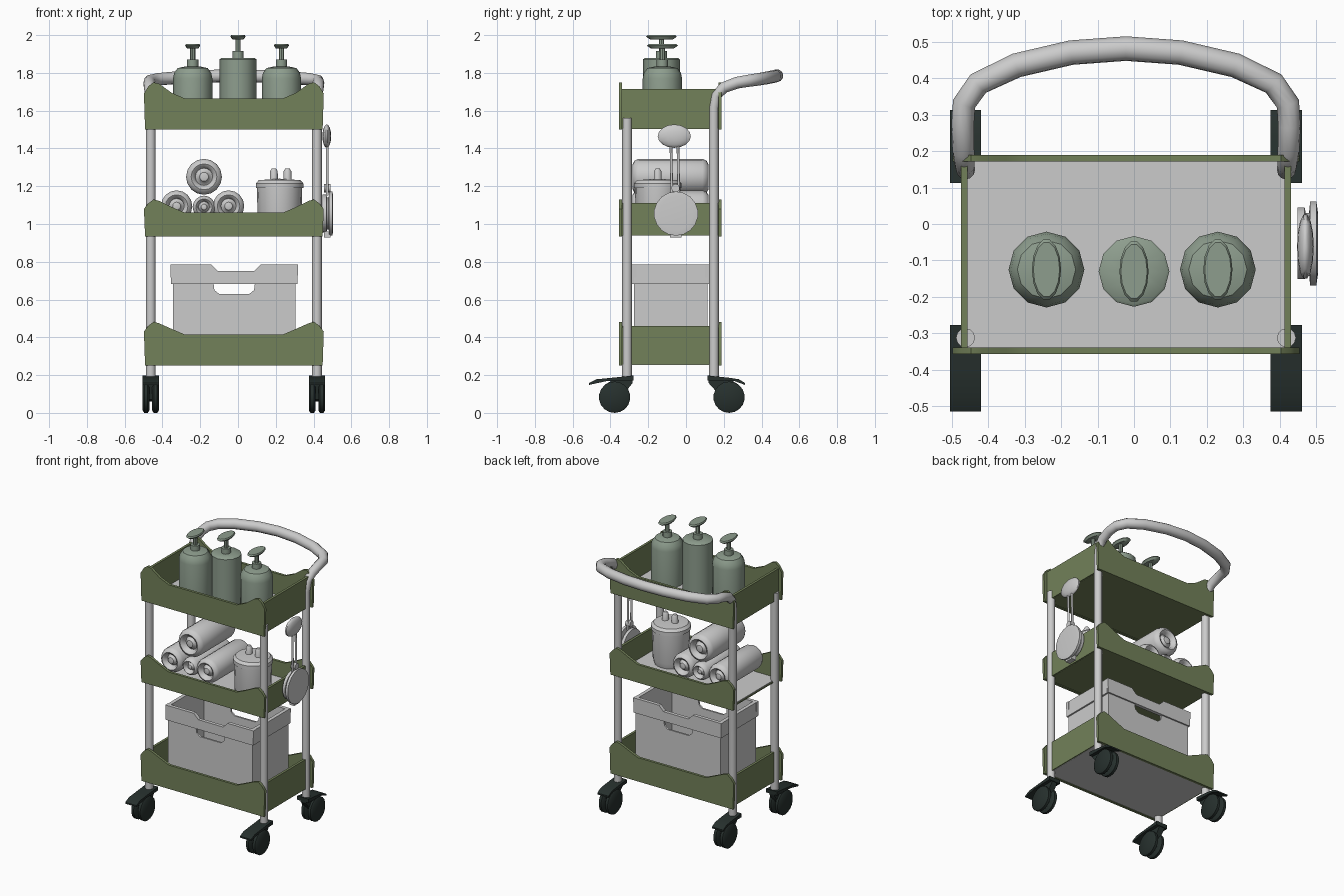
import bpy, bmesh, math
from mathutils import Vector, Matrix

if "Cube" in bpy.data.objects:
    bpy.data.objects.remove(bpy.data.objects["Cube"])


def material(name, rgb):
    m = bpy.data.materials.new(name)
    m.diffuse_color = (*rgb, 1)
    m.use_nodes = True
    m.node_tree.nodes["Principled BSDF"].inputs["Base Color"].default_value = m.diffuse_color
    return m


GREEN = material("olive_green", (0.17, 0.22, 0.10))
SAGE = material("sage", (0.27, 0.34, 0.27))
BLACK = material("dark_rubber", (0.02, 0.03, 0.027))
WHITE = material("off_white", (0.76, 0.76, 0.73))
CX = -0.022          # middle of the frame
PX = 0.44            # post offset from the middle


def finish(name, bm, mat):
    bmesh.ops.remove_doubles(bm, verts=bm.verts, dist=1e-5)
    bmesh.ops.recalc_face_normals(bm, faces=bm.faces)
    me = bpy.data.meshes.new(name)
    bm.to_mesh(me)
    bm.free()
    me.materials.append(mat)
    ob = bpy.data.objects.new(name, me)
    bpy.context.collection.objects.link(ob)
    return ob


def prism(name, pts, axis, lo, hi, mat):
    """Extrude an outline in (x,z) along y, in (y,z) along x, or in (x,y) along z."""
    put = {"y": lambda u, v, w: (u, w, v), "x": lambda u, v, w: (w, u, v),
           "z": lambda u, v, w: (u, v, w)}[axis]
    bm = bmesh.new()
    a = [bm.verts.new(put(u, v, lo)) for u, v in pts]
    b = [bm.verts.new(put(u, v, hi)) for u, v in pts]
    bm.faces.new(a)
    bm.faces.new(b)
    for i in range(len(a)):
        j = (i + 1) % len(a)
        bm.faces.new((a[i], a[j], b[j], b[i]))
    return finish(name, bm, mat)


def box(name, x0, x1, y0, y1, z0, z1, mat):
    return prism(name, [(x0, y0), (x1, y0), (x1, y1), (x0, y1)], "z", z0, z1, mat)


def lathe(name, profile, loc, mat, axis="z", n=16, scale=(1, 1, 1)):
    """Turn an (r, h) profile around an axis."""
    bm = bmesh.new()
    rings = [[bm.verts.new((r * math.cos(2 * math.pi * i / n),
                            r * math.sin(2 * math.pi * i / n), h)) for i in range(n)]
             if r > 0 else [bm.verts.new((0, 0, h))] for r, h in profile]
    for a, b in zip(rings, rings[1:]):
        for i in range(n):
            j = (i + 1) % n
            q = [a[i % len(a)], a[j % len(a)], b[j % len(b)], b[i % len(b)]]
            bm.faces.new(list(dict.fromkeys(q)))
    rot = {"z": Matrix(), "x": Matrix.Rotation(math.pi / 2, 4, "Y"),
           "y": Matrix.Rotation(-math.pi / 2, 4, "X")}[axis]
    bm.transform(Matrix.Translation(loc) @ Matrix.Diagonal((*scale, 1)) @ rot)
    return finish(name, bm, mat)


def cyl(name, r, z0, z1, x, y, mat, n=12):
    return lathe(name, [(0, z0), (r, z0), (r, z1), (0, z1)], (x, y, 0), mat, n=n)


def tube(name, pts, mat):
    """Round tube through (x, y, z, radius) points."""
    cu = bpy.data.curves.new(name, "CURVE")
    cu.dimensions, cu.bevel_depth, cu.bevel_resolution = "3D", 1.0, 4
    cu.use_fill_caps = True
    sp = cu.splines.new("POLY")
    sp.points.add(len(pts) - 1)
    for p, (x, y, z, r) in zip(sp.points, pts):
        p.co, p.radius = (x, y, z, 1), r
    tmp = bpy.data.objects.new(name + "_path", cu)
    bpy.context.collection.objects.link(tmp)
    me = bpy.data.meshes.new_from_object(tmp.evaluated_get(bpy.context.evaluated_depsgraph_get()))
    bpy.data.objects.remove(tmp)
    bm = bmesh.new()
    bm.from_mesh(me)
    return finish(name, bm, mat)


# Trays: peaked front and back panels, side walls and floor
def tray(label, z0, mid, end, peak, side, sides):
    half = [(0.476, end), (0.452, peak - 0.02), (0.425, peak), (0.395, peak - 0.008),
            (0.33, mid + 0.03), (0.26, mid)]
    outline = [(CX - 0.47, z0), (CX + 0.47, z0)] + [(CX + x, z) for x, z in half]
    outline += [(CX - x, z) for x, z in reversed(half)]
    prism(label + "_tray_front", outline, "y", -0.356, -0.338, GREEN)
    prism(label + "_tray_back", outline, "y", 0.171, 0.189, GREEN)
    for s in sides:
        xs = sorted((CX + s * 0.435, CX + s * 0.452))
        box(label + "_tray_side", *xs, -0.34, 0.173, z0 + 0.005, side, GREEN)
    box(label + "_tray_base", CX - 0.445, CX + 0.445, -0.34, 0.173, z0 + 0.004, z0 + 0.012,
        WHITE if label == "bottom" else GREEN)
    box(label + "_tray_liner", CX - 0.44, CX + 0.44, -0.338, 0.171, z0 + 0.012, z0 + 0.018, WHITE)


tray("top", 1.50, 1.665, 1.69, 1.75, 1.715, (-1, 1))
tray("middle", 0.935, 1.06, 1.08, 1.13, 1.11, (1,))
tray("bottom", 0.25, 0.415, 0.43, 0.482, 0.46, (-1, 1))

# Frame: front posts, and back posts that run into the push handle
for s in (-1, 1):
    cyl("front_post", 0.026, 0.18, 1.56, CX + s * PX, -0.312, WHITE)
half = [(0.44, 0.148, 0.18, 0.026), (0.44, 0.148, 1.62, 0.026), (0.442, 0.16, 1.68, 0.027),
        (0.446, 0.20, 1.722, 0.03), (0.448, 0.27, 1.748, 0.031), (0.444, 0.33, 1.758, 0.032),
        (0.405, 0.385, 1.766, 0.033), (0.30, 0.435, 1.775, 0.034), (0.15, 0.47, 1.782, 0.034)]
tube("handle_frame", [(CX - x, y, z, r) for x, y, z, r in half] + [(CX, 0.481, 1.785, 0.034)]
     + [(CX + x, y, z, r) for x, y, z, r in reversed(half)], WHITE)


# Casters: twin wheels, fork and brake lever
def caster(x, y, d, off, reach):
    wy = y + d * off
    for s in (-1, 1):
        lathe("caster_wheel", [(0, -0.018), (0.07, -0.018), (0.083, -0.009), (0.083, 0.009),
                               (0.07, 0.018), (0, 0.018)], (x + s * 0.025, wy, 0.083), BLACK, "x", 18)
    prism("caster_fork", [(y - d * 0.03, 0.175), (y - d * 0.03, 0.16), (wy - d * 0.02, 0.06),
                          (wy + d * 0.03, 0.07), (wy + d * 0.05, 0.15), (wy, 0.18)],
          "x", x - 0.02, x + 0.02, BLACK)
    prism("brake_lever", [(y - d * 0.035, 0.198), (y - d * 0.035, 0.172), (y + d * 0.11, 0.168),
                          (y + d * reach, 0.148), (y + d * reach, 0.158), (y + d * reach * 0.8, 0.178),
                          (y + d * 0.08, 0.186)], "x", x - 0.043, x + 0.043, BLACK)


for s in (-1, 1):
    caster(CX + s * PX, -0.312, -1, 0.066, 0.202)
    caster(CX + s * PX, 0.148, 1, 0.08, 0.165)

# Storage bin with notched rim and hand holes
bx0, bx1, by0, by1 = -0.345, 0.305, -0.275, 0.115
body = [(bx0 + 0.005, 0.268), (bx1 - 0.005, 0.268), (bx1, 0.69), (0.09, 0.69), (0.085, 0.65),
        (0.06, 0.63), (-0.10, 0.63), (-0.125, 0.65), (-0.13, 0.69), (bx0, 0.69)]
rim = [(bx0 - 0.01, 0.683), (bx1 + 0.01, 0.683), (bx1 + 0.013, 0.785), (0.12, 0.785), (0.085, 0.75),
       (-0.105, 0.75), (-0.14, 0.785), (bx0 - 0.013, 0.785)]
for y, d in ((by0, 1), (by1, -1)):
    prism("bin_wall", body, "y", *sorted((y, y + d * 0.012)), WHITE)
    prism("bin_rim", rim, "y", *sorted((y - d * 0.01, y + d * 0.014)), WHITE)
for x, d in ((bx0, 1), (bx1, -1)):
    box("bin_end", *sorted((x, x + d * 0.012)), by0, by1, 0.268, 0.69, WHITE)
    box("bin_end_rim", *sorted((x - d * 0.011, x + d * 0.014)), by0, by1, 0.683, 0.785, WHITE)
box("bin_floor", bx0 + 0.005, bx1 - 0.005, by0, by1, 0.268, 0.28, WHITE)

# Rolled towels
for x, z, r in ((-0.18, 1.25, 0.095), (-0.325, 1.095, 0.083), (-0.18, 1.09, 0.06), (-0.05, 1.095, 0.083)):
    end = [(0, 0.195), (0.25 * r, 0.19), (0.38 * r, 0.17), (0.48 * r, 0.165), (0.56 * r, 0.19),
           (0.72 * r, 0.2), (0.9 * r, 0.19), (r, 0.17)]
    lathe("towel_roll", end + [(a, -h) for a, h in reversed(end)], (x, -0.082, z), WHITE, "y")

# Lidded pot with loop knob
lathe("pot", [(0, 0.953), (0.105, 0.953), (0.115, 0.99), (0.12, 1.19), (0, 1.19)],
      (0.22, -0.15, 0), WHITE, n=20)
lathe("pot_lid", [(0, 1.19), (0.126, 1.19), (0.126, 1.215), (0.11, 1.232), (0, 1.24)],
      (0.22, -0.15, 0), WHITE, n=20)
for s in (-1, 1):
    lathe("lid_knob", [(0, 1.225), (0.022, 1.225), (0.02, 1.28), (0.012, 1.293), (0, 1.295)],
          (0.226 + s * 0.036, -0.15, 0), WHITE, n=10)


# Pump bottles
def bottle(x, y, r, profile, top):
    lathe("bottle_body", [(0, 1.519), (r, 1.519)] + profile + [(0, profile[-1][1])], (x, y, 0), SAGE, n=12)
    neck = profile[-1][1]
    cyl("bottle_collar", 0.03, neck - 0.01, neck + 0.035, x, y, SAGE)
    cyl("pump_stem", 0.014, neck, top - 0.01, x, y, SAGE, 8)
    lathe("pump_head", [(0, top - 0.022), (0.03, top - 0.022), (0.04, top - 0.008), (0.036, top), (0, top)],
          (x, y, 0), SAGE, n=14, scale=(1, 2.1, 1))


round_top = [(0.104, 1.77), (0.098, 1.80), (0.08, 1.825), (0.035, 1.835)]
bottle(-0.24, -0.125, 0.104, round_top, 1.952)
bottle(0.23, -0.125, 0.104, round_top, 1.952)
bottle(0.0, -0.13, 0.097, [(0.097, 1.872), (0.09, 1.878), (0.035, 1.88)], 2.0)

# Utensils hanging on the right side
lathe("hanging_ladle", [(math.sin(math.pi * i / 8), -math.cos(math.pi * i / 8)) for i in range(1, 8)]
      and [(0, -1)] + [(math.sin(math.pi * i / 8), -math.cos(math.pi * i / 8)) for i in range(1, 8)] + [(0, 1)],
      (0.47, -0.062, 1.465), WHITE, n=14, scale=(0.023, 0.09, 0.062))
for y in (-0.08, -0.043):
    tube("hanging_rod", [(0.473, y, 1.43, 0.007), (0.473, y + 0.005, 1.15, 0.007)], WHITE)
lathe("hanging_clip", [(0, -0.018), (0.022, -0.018), (0.022, 0.018), (0, 0.018)],
      (0.473, -0.055, 1.19), WHITE, "x", 10)
lathe("hanging_pan", [(0, -0.026), (0.1, -0.026), (0.1, -0.006), (0.085, -0.003), (0.085, 0.006),
                      (0.117, 0.009), (0.117, 0.026), (0.09, 0.03), (0, 0.022)],
      (0.474, -0.053, 1.055), WHITE, "x", 18)
box("pan_peg", 0.455, 0.49, -0.085, -0.025, 0.928, 0.96, WHITE)

# Smooth shading with sharp edges kept
for ob in bpy.data.objects:
    ob.select_set(True)
    bpy.context.view_layer.objects.active = ob
bpy.ops.object.shade_smooth_by_angle(angle=math.radians(40))
